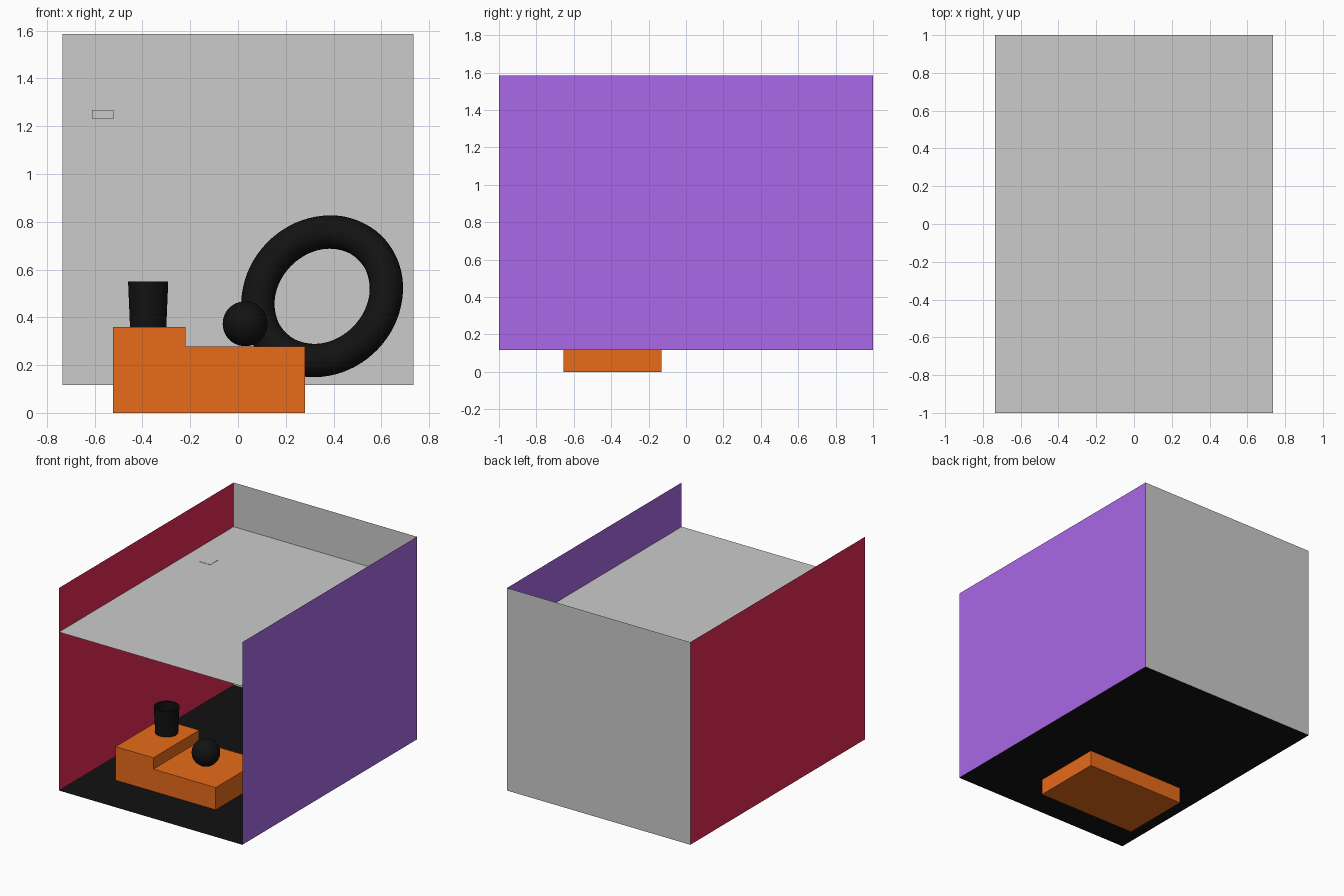
import bpy, bmesh
from math import radians
from mathutils import Vector

if "Cube" in bpy.data.objects:
    bpy.data.objects.remove(bpy.data.objects["Cube"])


def material(name, rgb):
    m = bpy.data.materials.new(name)
    m.diffuse_color = (*rgb, 1)
    m.use_nodes = True
    m.node_tree.nodes["Principled BSDF"].inputs["Base Color"].default_value = m.diffuse_color
    return m


ORANGE = material("orange", (0.8, 0.146, 0.01))
PURPLE = material("purple", (0.4, 0.14, 0.8))
RED = material("red", (0.8, 0.022, 0.09))
BLACK = material("black", (0.006, 0.006, 0.006))

W, D, FLOOR, CEIL, TOP = 0.735, 1.0, 0.117, 1.265, 1.585


def finish(ob, name, mat=None, smooth=False):
    ob.name = ob.data.name = name
    if mat:
        ob.data.materials.append(mat)
    if smooth:
        bpy.ops.object.shade_smooth_by_angle(angle=radians(40))
    return ob


def from_bmesh(bm, name, mat=None):
    me = bpy.data.meshes.new(name)
    bm.to_mesh(me)
    bm.free()
    ob = bpy.data.objects.new(name, me)
    bpy.context.collection.objects.link(ob)
    return finish(ob, name, mat)


def panel(name, corner, u, v, mat=None):
    """Flat rectangle from a corner and two edge vectors."""
    c, u, v = Vector(corner), Vector(u), Vector(v)
    bm = bmesh.new()
    bm.faces.new([bm.verts.new(p) for p in (c, c + u, c + u + v, c + v)])
    return from_bmesh(bm, name, mat)


def extruded(name, outline, y0, y1, mat=None):
    """Solid from an x-z outline pushed back along y."""
    bm = bmesh.new()
    face = bm.faces.new([bm.verts.new((x, y0, z)) for x, z in outline])
    ext = bmesh.ops.extrude_face_region(bm, geom=[face])
    verts = [g for g in ext["geom"] if isinstance(g, bmesh.types.BMVert)]
    bmesh.ops.translate(bm, verts=verts, vec=(0, y1 - y0, 0))
    bmesh.ops.recalc_face_normals(bm, faces=bm.faces)
    return from_bmesh(bm, name, mat)


# Room panels
across, deep, up = (2 * W, 0, 0), (0, 2 * D, 0), (0, 0, TOP - FLOOR)
panel("floor", (-W, -D, FLOOR), across, deep, BLACK)
panel("ceiling", (-W, -D, CEIL), across, deep)
panel("back_wall", (-W, D, FLOOR), across, up)
panel("left_wall", (-W, -D, FLOOR), deep, up, RED)
panel("right_wall", (W, -D, FLOOR), deep, up, PURPLE)

# Small ceiling lamp box
extruded("ceiling_lamp", [(-0.61, 1.23), (-0.52, 1.23), (-0.52, 1.267), (-0.61, 1.267)],
         0.425, 0.515)

# Stepped plinth sunk through the floor
extruded("stepped_plinth", [(-0.523, 0), (0.28, 0), (0.28, 0.278), (-0.22, 0.278),
                            (-0.22, 0.36), (-0.523, 0.36)], -0.655, -0.13, ORANGE)

# Ball on the low step
bpy.ops.mesh.primitive_uv_sphere_add(segments=48, ring_count=24, radius=0.094,
                                     location=(0.03, -0.41, 0.373))
finish(bpy.context.object, "ball", BLACK, True)

# Tapered open cup on the high step
bpy.ops.mesh.primitive_cone_add(vertices=48, radius1=0.076, radius2=0.084, depth=0.19,
                                location=(-0.376, -0.28, 0.455))
cup = bpy.context.object
bm = bmesh.new()
bm.from_mesh(cup.data)
rim = max(bm.faces, key=lambda f: f.calc_center_median().z)
bmesh.ops.inset_region(bm, faces=[rim], thickness=0.01)
inner = bmesh.ops.extrude_face_region(bm, geom=[rim])
bmesh.ops.delete(bm, geom=[rim], context='FACES_ONLY')
bmesh.ops.translate(bm, vec=(0, 0, -0.17),
                    verts=[g for g in inner["geom"] if isinstance(g, bmesh.types.BMVert)])
bmesh.ops.recalc_face_normals(bm, faces=bm.faces)
bm.to_mesh(cup.data)
bm.free()
finish(cup, "cup", BLACK, True)

# Tilted ring behind the plinth
bpy.ops.mesh.primitive_torus_add(major_segments=72, minor_segments=24,
                                 major_radius=0.285, minor_radius=0.07,
                                 location=(0.352, 0.2, 0.488))
ring = bpy.context.object
ring.rotation_euler = Vector((-0.33, -0.88, 0.33)).to_track_quat('Z', 'Y').to_euler()
finish(ring, "ring", BLACK, True)
